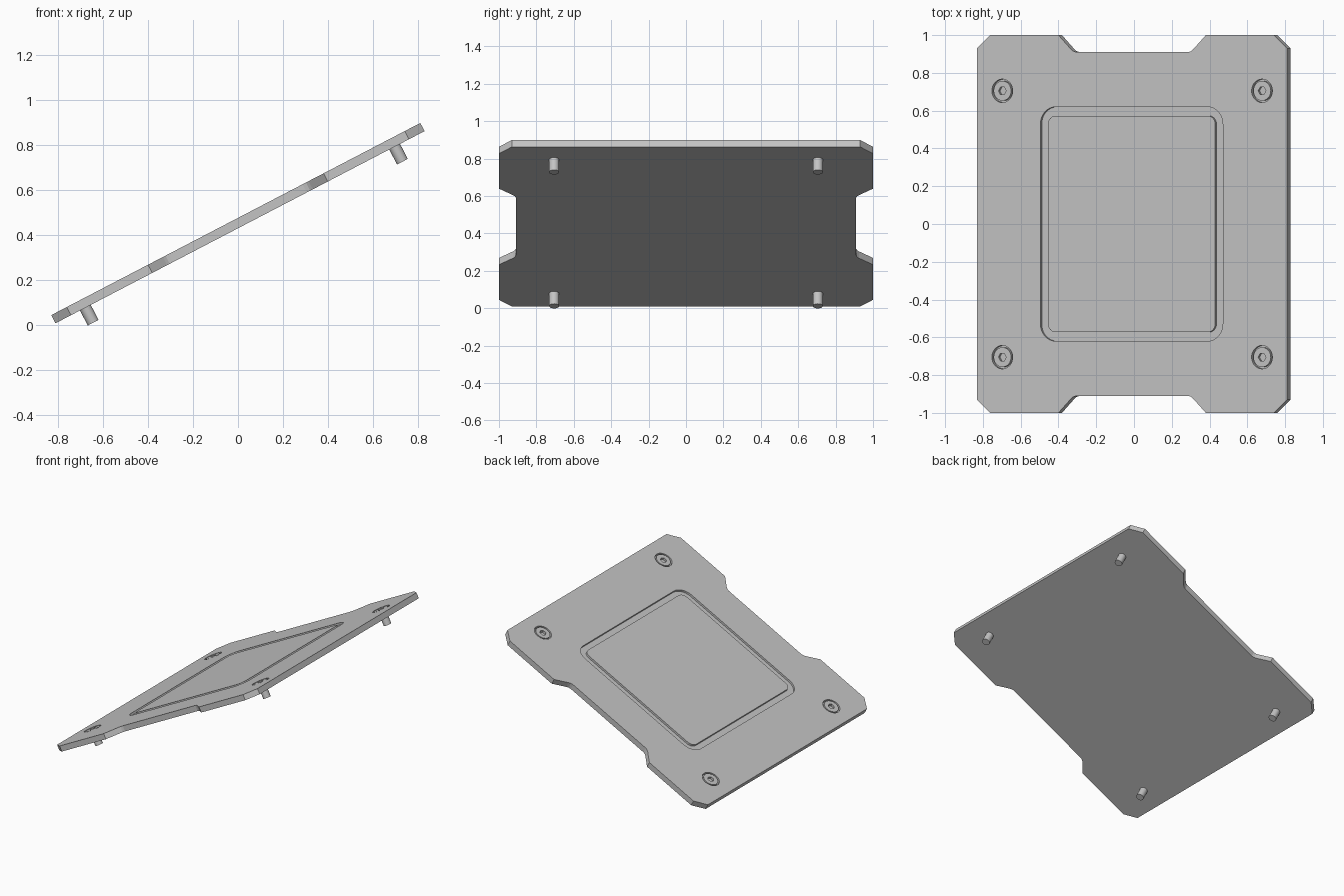
import bpy, bmesh, math
from mathutils import Matrix

if "Cube" in bpy.data.objects:
    bpy.data.objects.remove(bpy.data.objects["Cube"])

# Everything is modelled flat (plate top at z = 0), then tilted into place
TILT = Matrix.Translation((-0.01, 0, 0.4725)) @ Matrix.Rotation(-math.radians(27.5), 4, 'Y')
T = 0.041        # plate thickness
GROOVE = 0.015   # panel groove depth

grey = bpy.data.materials.new("metal grey")
grey.diffuse_color = (0.55, 0.55, 0.55, 1)
grey.use_nodes = True
grey.node_tree.nodes["Principled BSDF"].inputs["Base Color"].default_value = grey.diffuse_color


def prism(bm, pts, z0, z1):
    """Closed prism from a counter-clockwise outline."""
    lo = [bm.verts.new((x, y, z0)) for x, y in pts]
    hi = [bm.verts.new((x, y, z1)) for x, y in pts]
    n = len(pts)
    bm.faces.new(lo[::-1])
    bm.faces.new(hi)
    for i in range(n):
        j = (i + 1) % n
        bm.faces.new((lo[i], lo[j], hi[j], hi[i]))


def make(name, prisms, cutter=False):
    bm = bmesh.new()
    for p in prisms:
        prism(bm, *p)
    me = bpy.data.meshes.new(name)
    bm.to_mesh(me)
    bm.free()
    ob = bpy.data.objects.new(name, me)
    bpy.context.collection.objects.link(ob)
    me.materials.append(grey)
    ob.matrix_world = TILT
    ob.hide_render = cutter
    if cutter:
        ob.hide_viewport = True
    return ob


def cut(ob, cutter):
    m = ob.modifiers.new("cut", 'BOOLEAN')
    m.operation, m.solver, m.object = 'DIFFERENCE', 'EXACT', cutter


def circle(cx, cy, r, n=32):
    return [(cx + r * math.cos(2 * math.pi * i / n),
             cy + r * math.sin(2 * math.pi * i / n)) for i in range(n)]


def rounded(cx, hx, hy, r, n=8):
    pts = []
    for k, (sx, sy) in enumerate([(1, 1), (-1, 1), (-1, -1), (1, -1)]):
        for i in range(n + 1):
            a = math.pi / 2 * (k + i / n)
            pts.append((cx + sx * (hx - r) + r * math.cos(a),
                        sy * (hy - r) + r * math.sin(a)))
    return pts


def smooth(ob):
    bpy.ops.object.select_all(action='DESELECT')
    ob.select_set(True)
    bpy.context.view_layer.objects.active = ob
    bpy.ops.object.shade_smooth_by_angle(angle=math.radians(30))


# Plate outline: chamfered corners and a notch in each long side
quarter = [(0.925, 0.93), (0.847, 1.0), (0.44, 1.0), (0.365, 0.925),
           (0.352, 0.915), (0.335, 0.91)]
outline = (quarter + [(-x, y) for x, y in quarter[::-1]]
           + [(-x, -y) for x, y in quarter] + [(x, -y) for x, y in quarter[::-1]])
plate = make("plate", [(outline, -T, 0)])

# Panel groove: a shallow pocket with the raised panel put back inside
pocket = make("panel_pocket_cutter", [(rounded(-0.003, 0.544, 0.62, 0.09), -GROOVE, 0.05)], True)
cut(plate, pocket)
make("centre_panel", [(rounded(-0.003, 0.499, 0.573, 0.045), -GROOVE - 0.005, 0)])

# Screw recesses in the plate
spots = [(sx * 0.775, sy * 0.705) for sx in (-1, 1) for sy in (-1, 1)]
recess = make("screw_recess_cutter", [(circle(x, y, 0.062), -0.02, 0.05) for x, y in spots], True)
cut(plate, recess)

# Screws: flush head with a hexagonal socket, shank out of the underside
for i, (x, y) in enumerate(spots, 1):
    head = make(f"screw_head_{i}", [(circle(x, y, 0.052), -0.025, -0.001)])
    socket = make(f"hex_socket_cutter_{i}", [(circle(x, y, 0.023, 6), -0.018, 0.05)], True)
    cut(head, socket)
    smooth(head)
    shank = make(f"screw_shank_{i}", [(circle(x, y, 0.027, 24), -T - 0.075, -T + 0.005)])
    smooth(shank)
